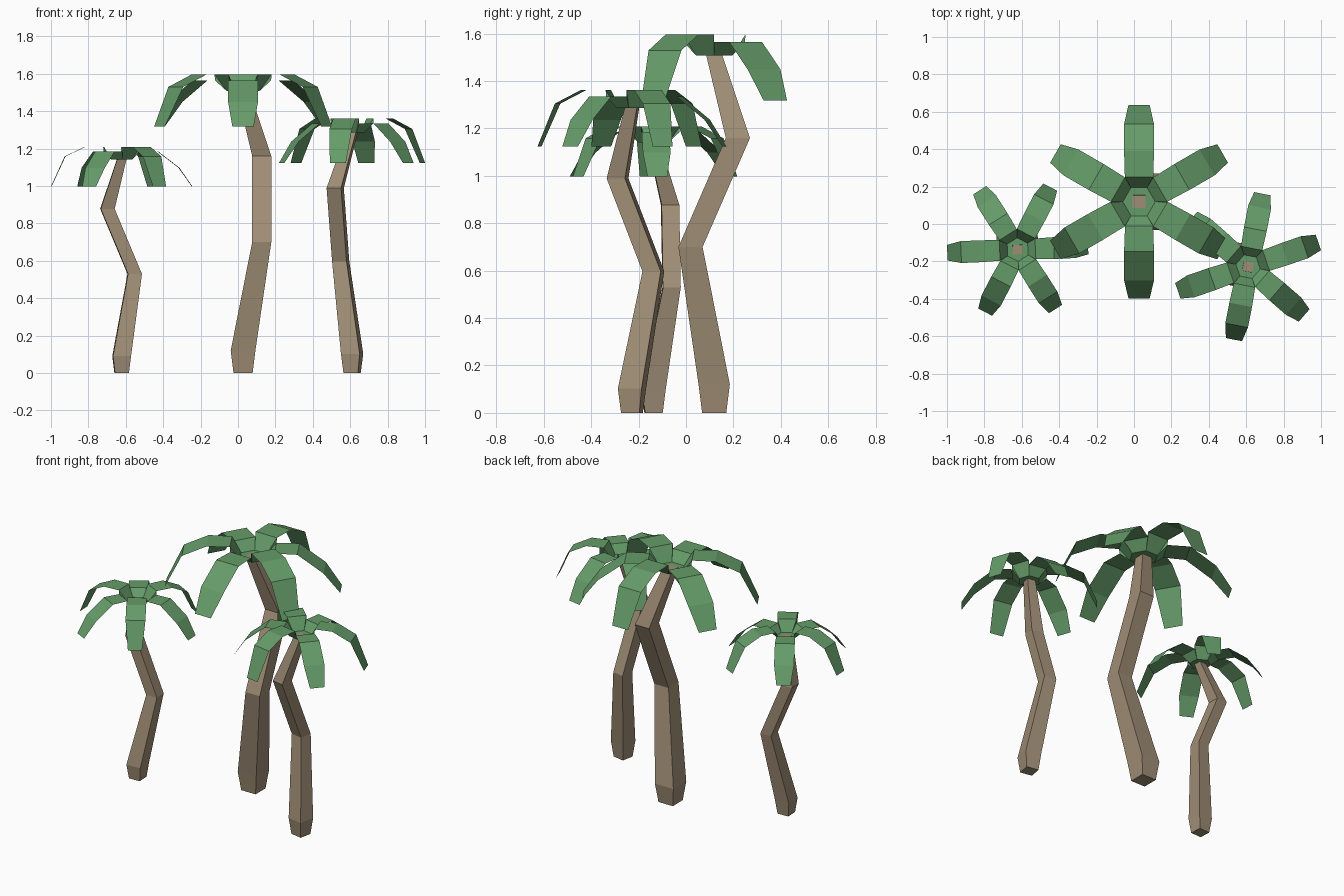
import bpy
from math import pi, sin, cos, tan, radians
from mathutils import Matrix, Vector

cube = bpy.data.objects.get("Cube")
if cube:
    bpy.data.objects.remove(cube)


def make_material(name, color):
    mat = bpy.data.materials.new(name)
    mat.use_nodes = True
    mat.diffuse_color = color
    mat.node_tree.nodes["Principled BSDF"].inputs["Base Color"].default_value = color
    return mat


BARK = make_material("bark_brown", (0.35, 0.27, 0.18, 1))
LEAF = make_material("leaf_green", (0.13, 0.33, 0.14, 1))

# Trunk rings: centre x, centre y, height, width
TRUNK = [(0, 0, 0, 0.102), (0, 0, 0.12, 0.132), (0.1, -0.1, 0.7, 0.102),
         (0.1, 0.1, 1.16, 0.102), (0, 0, 1.51, 0.068)]

# Frond stations: distance from centre, height, half width
HIGH = [(0.132, 1.597, 0.076), (0.27, 1.597, 0.08), (0.415, 1.53, 0.08), (0.516, 1.318, 0.057)]
LOW = [(0.13, 1.565, 0.075), (0.265, 1.565, 0.08), (0.42, 1.45, 0.08), (0.516, 1.318, 0.057)]
HEART = 0.075      # flat-to-centre size of the crown's hexagonal base
HEART_Z = 1.507


def add_object(name, verts, faces, mat, transform):
    mesh = bpy.data.meshes.new(name)
    mesh.from_pydata([transform @ Vector(v) for v in verts], [], faces)
    mesh.materials.append(mat)
    mesh.update()
    obj = bpy.data.objects.new(name, mesh)
    bpy.context.collection.objects.link(obj)
    return obj


def build_trunk(name, transform):
    verts, faces = [], []
    for x, y, z, w in TRUNK:
        for sx, sy in ((-1, -1), (1, -1), (1, 1), (-1, 1)):
            verts.append((x + sx * w / 2, y + sy * w / 2, z))
    for r in range(len(TRUNK) - 1):
        for i in range(4):
            j = (i + 1) % 4
            a, b = r * 4, r * 4 + 4
            faces.append((a + i, a + j, b + j, b + i))
    top = len(verts) - 4
    faces += [(3, 2, 1, 0), tuple(range(top, top + 4))]
    add_object(name, verts, faces, BARK, transform)


def build_crown(name, transform):
    verts, faces = [], []
    rows = len(HIGH) + 1
    per_frond = rows * 2
    # Six drooping fronds, alternately high and low, rising from a hexagonal heart
    for k in range(6):
        a = pi / 2 + k * pi / 3
        out, side = Vector((cos(a), sin(a), 0)), Vector((-sin(a), cos(a), 0))
        stations = [(HEART, HEART_Z, HEART * tan(pi / 6))] + (LOW if k % 2 else HIGH)
        for r, z, h in stations:
            for s in (-1, 1):
                verts.append(out * r + side * (h * s) + Vector((0, 0, z)))
        base = k * per_frond
        for i in range(rows - 1):
            n = base + i * 2
            faces.append((n, n + 2, n + 3, n + 1))
        # Sliver that closes the step to the next frond
        following = ((k + 1) % 6) * per_frond
        faces.append((base + 1, base + 3, following + 2))
    faces.append(tuple(k * per_frond for k in range(6)))
    add_object(name, verts, faces, LEAF, transform)


# Trees: name, x, y, turn in degrees, spread scale, height scale
for name, x, y, turn, spread, height in (
        ("tall_palm", 0.027, 0.119, 0, 1.0, 1.0),
        ("right_side_palm", -0.622, -0.137, 92.5, 0.73, 0.757),
        ("left_side_palm", 0.61, -0.228, 169, 0.77, 0.853)):
    place = (Matrix.Translation((x, y, 0)) @ Matrix.Rotation(radians(turn), 4, "Z")
             @ Matrix.Diagonal((spread, spread, height, 1)))
    build_trunk(name + "_trunk", place)
    build_crown(name + "_fronds", place)
